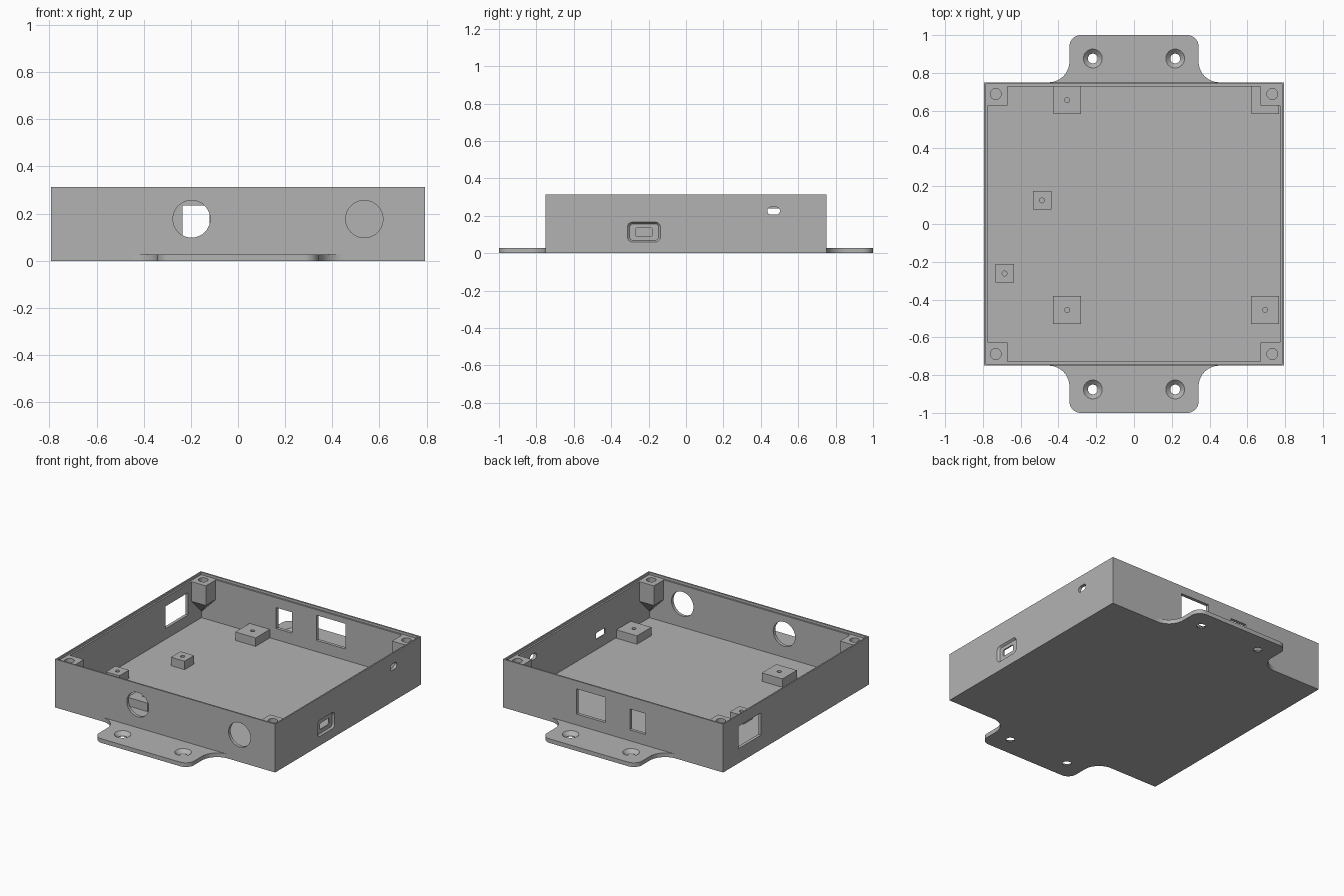
import bpy, bmesh, math
from mathutils import Matrix, Vector

if "Cube" in bpy.data.objects:
    bpy.data.objects.remove(bpy.data.objects["Cube"])

grey = bpy.data.materials.new("plain grey")
grey.diffuse_color = (0.45, 0.45, 0.45, 1)
grey.use_nodes = True
grey.node_tree.nodes["Principled BSDF"].inputs["Base Color"].default_value = grey.diffuse_color

W, D, H = 0.793, 0.75, 0.314      # half width, half depth, height of case
IW, ID = 0.773, 0.729             # inner half sizes
FLOOR, LEDGE = 0.025, 0.298


def loft(name, rings):
    """Closed solid through rings of equal point count."""
    bm = bmesh.new()
    loops = [[bm.verts.new(p) for p in r] for r in rings]
    n = len(loops[0])
    for a, b in zip(loops, loops[1:]):
        for i in range(n):
            j = (i + 1) % n
            bm.faces.new((a[i], a[j], b[j], b[i]))
    bm.faces.new(loops[0][::-1])
    bm.faces.new(loops[-1])
    bmesh.ops.recalc_face_normals(bm, faces=bm.faces)
    me = bpy.data.meshes.new(name)
    bm.to_mesh(me)
    bm.free()
    me.materials.append(grey)
    ob = bpy.data.objects.new(name, me)
    bpy.context.collection.objects.link(ob)
    return ob


def box(name, x0, x1, y0, y1, z0, z1):
    pts = [(x0, y0), (x1, y0), (x1, y1), (x0, y1)]
    return loft(name, [[(x, y, z) for x, y in pts] for z in (z0, z1)])


def arc(cx, cy, r, a0, a1, n):
    return [(cx + r * math.cos(math.radians(a0 + (a1 - a0) * i / n)),
             cy + r * math.sin(math.radians(a0 + (a1 - a0) * i / n))) for i in range(n + 1)]


def circle(cx, cy, r, n=40):
    return arc(cx, cy, r, 0, 360, n)[:-1]


def rounded(u0, u1, v0, v1, r):
    return (arc(u1 - r, v1 - r, r, 0, 90, 6) + arc(u0 + r, v1 - r, r, 90, 180, 6)
            + arc(u0 + r, v0 + r, r, 180, 270, 6) + arc(u1 - r, v0 + r, r, 270, 360, 6))


def hole_z(x, y, steps, n=32):
    """Round cutter from (height, radius) steps."""
    return loft("hole_cutter", [[(a, b, z) for a, b in circle(x, y, r, n)] for z, r in steps])


def cut(ob, cutters):
    for c in cutters:
        m = ob.modifiers.new("cut", 'BOOLEAN')
        m.operation, m.solver, m.object = 'DIFFERENCE', 'EXACT', c
        bpy.context.view_layer.update()
        dg = bpy.context.evaluated_depsgraph_get()
        me = bpy.data.meshes.new_from_object(ob.evaluated_get(dg))
        ob.modifiers.clear()
        ob.data = me
        bpy.data.objects.remove(c)


def smooth(ob):
    bpy.ops.object.select_all(action='DESELECT')
    ob.select_set(True)
    bpy.context.view_layer.objects.active = ob
    bpy.ops.object.shade_smooth_by_angle(angle=math.radians(30))


# Open case with a rebated rim
case = box("case", -W, W, -D, D, 0, H)
cutters = [box("cavity", -IW, IW, -ID, ID, FLOOR, H + 0.1),
           box("rim_rebate", -W + 0.009, W - 0.009, -D + 0.01, D - 0.01, LEDGE, H + 0.1)]
# Round openings in the front wall
for x in (-0.197, 0.536):
    cutters.append(loft("port", [[(a, y, b) for a, b in circle(x, 0.177, 0.079, 48)]
                                 for y in (-D - 0.05, -D + 0.06)]))
# Rectangular openings in the back and left walls
cutters += [box("back_window", 0.055, 0.265, D - 0.06, D + 0.05, 0.098, 0.262),
            box("back_slot", -0.235, -0.12, D - 0.06, D + 0.05, 0.098, 0.234),
            box("left_window", -W - 0.05, -W + 0.06, 0.36, 0.59, 0.095, 0.24)]
# Socket recess with slot, and small slot, in the right wall
outer, inner = (-0.313, -0.137, 0.06, 0.166, 0.026), (-0.301, -0.147, 0.068, 0.157, 0.018)
cutters.append(loft("socket_recess", [[(x, a, b) for a, b in rounded(*s)] for x, s in
                                      ((W + 0.03, outer), (W, outer), (W - 0.012, inner))]))
for s in ((-0.27, -0.179, 0.092, 0.134, 0.008), (0.435, 0.502, 0.206, 0.246, 0.019)):
    cutters.append(loft("slot", [[(x, a, b) for a, b in rounded(*s)]
                                 for x in (W - 0.06, W + 0.05)]))
cut(case, cutters)
smooth(case)

# Mounting flanges with filleted roots and countersunk holes
F = 0.342
for side, name in ((1, "back_flange"), (-1, "front_flange")):
    half = arc(F + 0.11, D + 0.11, 0.11, 270, 180, 14) + arc(F - 0.06, 0.94, 0.06, 0, 90, 10)
    outline = half + [(-x, y) for x, y in reversed(half)]
    flange = loft(name, [[(x, y * side, z) for x, y in outline] for z in (0, 0.027)])
    cut(flange, [hole_z(sx * 0.218, side * 0.876,
                        ((-0.02, 0.026), (0.004, 0.026), (0.027, 0.05), (0.04, 0.05)))
                 for sx in (-1, 1)])
    smooth(flange)

# Corner screw posts, tapering down into the corners
for sx in (-1, 1):
    for sy in (-1, 1):
        def square(s, z):
            return [(sx * (IW - a * s), sy * (ID - b * s), z)
                    for a, b in ((0, 0), (1, 0), (1, 1), (0, 1))]
        post = loft("corner_post", [square(0.004, 0.07), square(0.102, 0.17), square(0.102, LEDGE)])
        cut(post, [hole_z(sx * 0.732, sy * 0.688, ((0.19, 0.029), (LEDGE + 0.05, 0.029)))])
        smooth(post)

# Board standoffs with pilot holes
for x, y, s in ((-0.354, 0.656, 0.073), (0.694, 0.656, 0.073), (-0.354, -0.455, 0.074),
                (0.694, -0.455, 0.074), (-0.487, 0.125, 0.049), (-0.685, -0.262, 0.049)):
    standoff = box("standoff", x - s, x + s, y - s, y + s, FLOOR, 0.08)
    cut(standoff, [hole_z(x, y, ((0.035, 0.013), (0.12, 0.013)), 20)])
    smooth(standoff)
